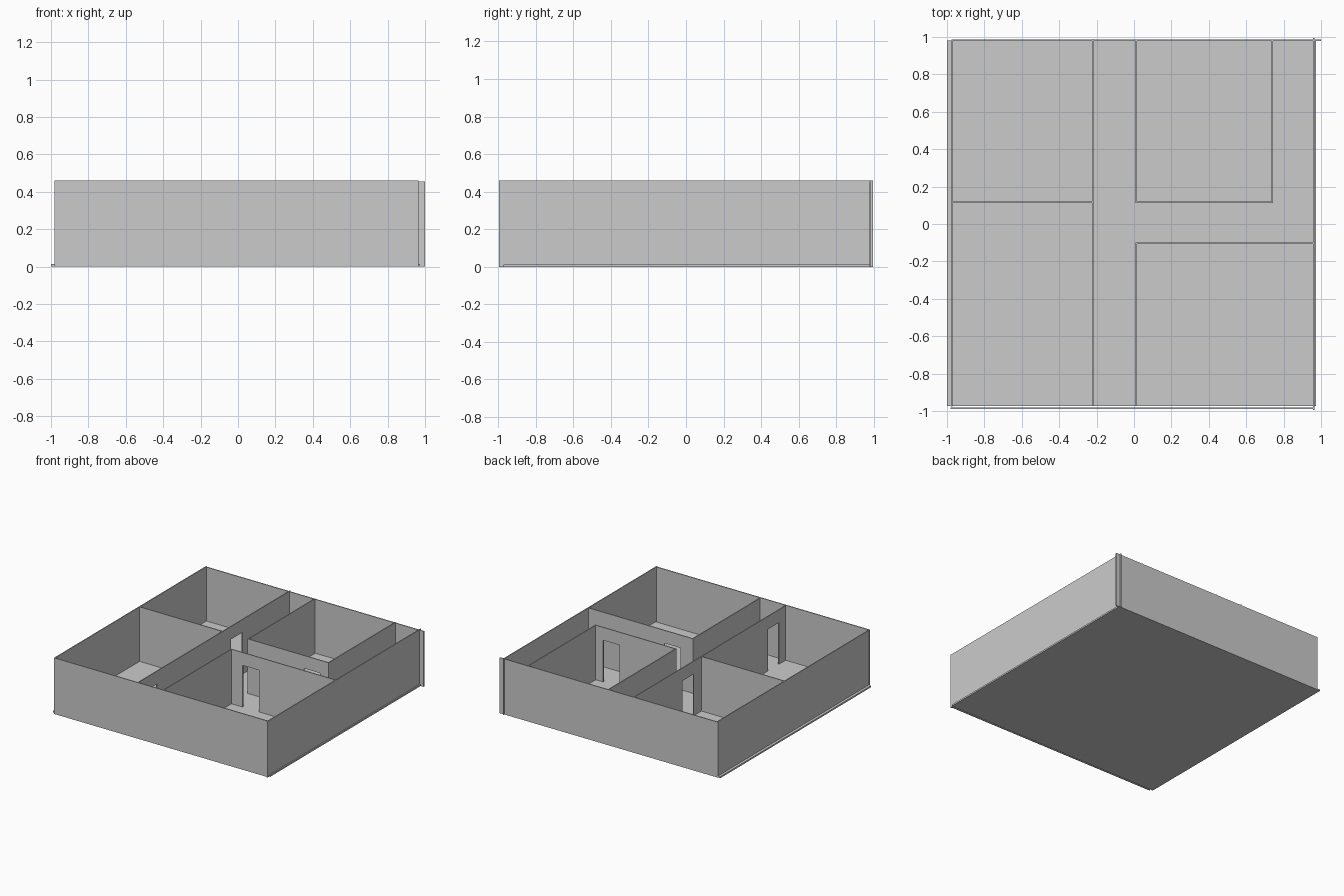
import bpy, bmesh
from mathutils import Vector

if "Cube" in bpy.data.objects:
    bpy.data.objects.remove(bpy.data.objects["Cube"])

T = 0.008      # wall thickness
TOP = 0.46     # wall height
DOOR = 0.355   # door head height


def wall(name, axis, pos, a, b, door=None, top=TOP):
    """Thin wall running along axis from a to b at pos, with an optional doorway."""
    outline = [(a, 0), (b, 0), (b, top), (a, top)]
    if door:
        d0, d1 = door
        outline[1:1] = [(d0, 0), (d0, DOOR), (d1, DOOR), (d1, 0)]
    bm = bmesh.new()
    if axis == 'x':
        pts = [(u, pos - T / 2, z) for u, z in outline]
        push = Vector((0, T, 0))
    else:
        pts = [(pos - T / 2, u, z) for u, z in outline]
        push = Vector((T, 0, 0))
    face = bm.faces.new([bm.verts.new(p) for p in pts])
    ext = bmesh.ops.extrude_face_region(bm, geom=[face], use_keep_orig=True)
    bmesh.ops.translate(bm, vec=push, verts=[v for v in ext['geom'] if isinstance(v, bmesh.types.BMVert)])
    bmesh.ops.recalc_face_normals(bm, faces=bm.faces)
    mesh = bpy.data.meshes.new(name)
    bm.to_mesh(mesh)
    bm.free()
    bpy.context.collection.objects.link(bpy.data.objects.new(name, mesh))


# Floor slab
x0, x1, y0, y1 = -1.0, 0.973, -0.972, 0.982
bpy.ops.mesh.primitive_cube_add(size=1, location=((x0 + x1) / 2, (y0 + y1) / 2, 0.0065))
floor = bpy.context.object
floor.name = "floor"
floor.scale = (x1 - x0, y1 - y0, 0.013)

# Outer walls
wall("front_wall", 'x', -0.984, -0.98, 0.964)
wall("back_wall", 'x', 0.982, -0.975, 1.0, top=0.455)
wall("left_wall", 'y', -0.975, -0.975, 0.982)
wall("right_wall", 'y', 0.96, -0.995, 0.995)

# Left rooms: long partition in two lengths, one doorway per room
wall("left_partition_front", 'y', -0.22, -0.972, 0.115, (-0.885, -0.74))
wall("left_partition_back", 'y', -0.22, 0.115, 0.988, (0.22, 0.365))
wall("left_room_divider", 'x', 0.115, -0.975, -0.216)

# Back right room
wall("back_room_left_wall", 'y', 0.012, 0.111, 0.982)
wall("back_room_right_wall", 'y', 0.74, 0.111, 0.982)
wall("back_room_front_wall", 'x', 0.115, 0.008, 0.744, (0.52, 0.668))

# Front right room
wall("front_room_left_wall", 'y', 0.012, -0.972, -0.10)
wall("front_room_back_wall", 'x', -0.104, 0.008, 0.96, (0.118, 0.266))
